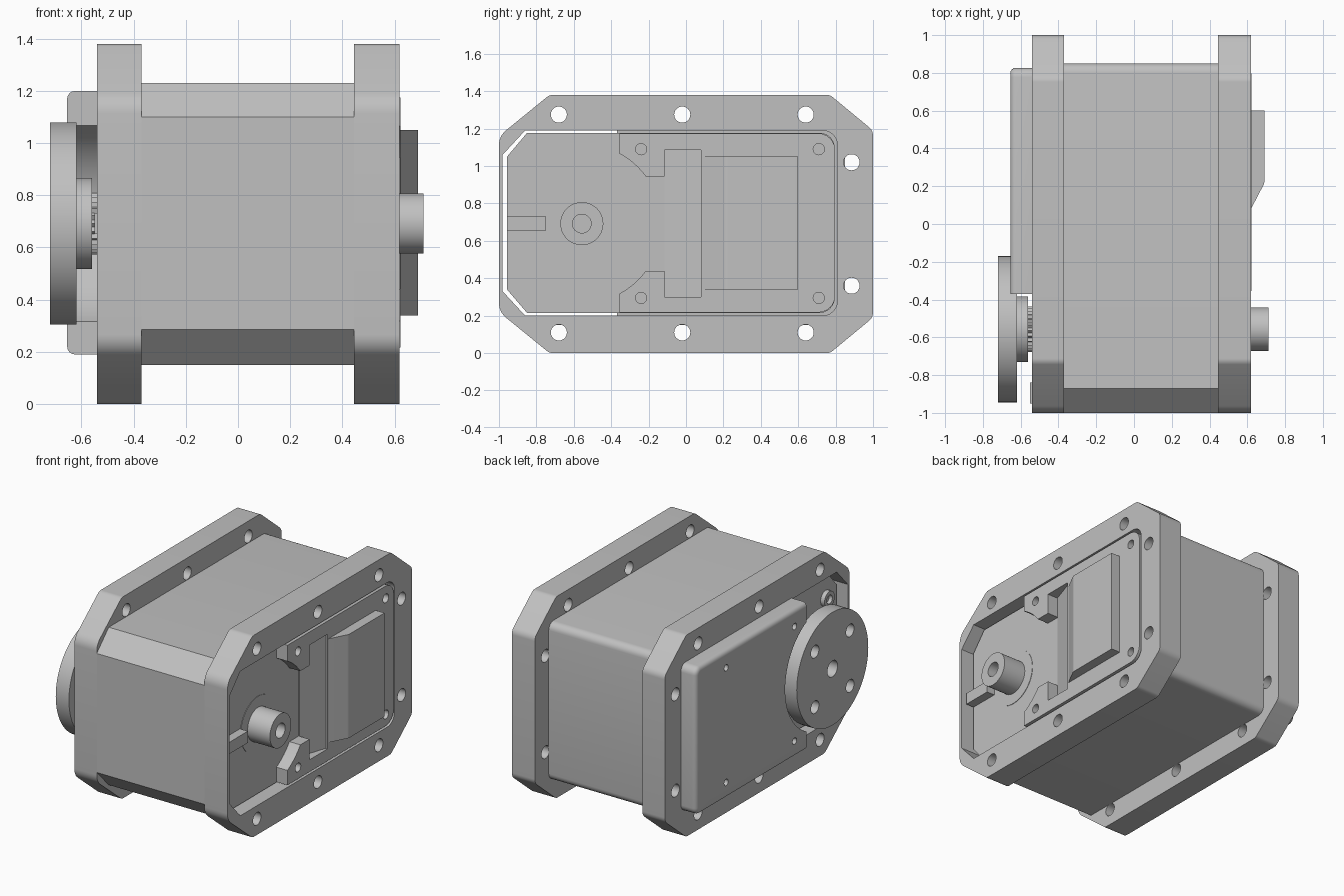
import bpy, bmesh, math
from mathutils import Vector

if "Cube" in bpy.data.objects:
    bpy.data.objects.remove(bpy.data.objects["Cube"])

grey = bpy.data.materials.new("machined_grey")
grey.diffuse_color = (0.53, 0.53, 0.53, 1)
grey.use_nodes = True
grey.node_tree.nodes["Principled BSDF"].inputs["Base Color"].default_value = grey.diffuse_color

CY, CZ = -0.557, 0.692          # output axis


def fillet(pts, seg=6):
    """Round the corners of an outline given as (a, b, radius)."""
    out = []
    for i, p in enumerate(pts):
        c = Vector(p[:2])
        r = p[2] if len(p) > 2 else 0
        if not r:
            out.append(c)
            continue
        d0 = (Vector(pts[i - 1][:2]) - c).normalized()
        d1 = (Vector(pts[(i + 1) % len(pts)][:2]) - c).normalized()
        half = d0.angle(d1) / 2
        mid = c + (d0 + d1).normalized() * r / math.sin(half)
        s = c + d0 * r / math.tan(half) - mid
        e = c + d1 * r / math.tan(half) - mid
        turn = s.angle_signed(e)
        for k in range(seg + 1):
            a = -turn * k / seg
            out.append(mid + Vector((s.x * math.cos(a) - s.y * math.sin(a),
                                     s.x * math.sin(a) + s.y * math.cos(a))))
    return out


def prism(name, outlines, lo, hi, axis="x"):
    """Extrude one or more outlines: (y, z) along x, or (x, y) along z."""
    bm = bmesh.new()
    for pts in outlines:
        pts = fillet(pts)
        place = (lambda p, t: (t, p[0], p[1])) if axis == "x" else (lambda p, t: (p[0], p[1], t))
        a = [bm.verts.new(place(p, lo)) for p in pts]
        b = [bm.verts.new(place(p, hi)) for p in pts]
        bm.faces.new(a)
        bm.faces.new(b)
        for i in range(len(a)):
            j = (i + 1) % len(a)
            bm.faces.new((a[i], a[j], b[j], b[i]))
    bmesh.ops.recalc_face_normals(bm, faces=bm.faces)
    me = bpy.data.meshes.new(name)
    bm.to_mesh(me)
    bm.free()
    me.materials.append(grey)
    ob = bpy.data.objects.new(name, me)
    bpy.context.collection.objects.link(ob)
    return ob


def circle(y, z, r, n=32):
    return [(y + r * math.cos(2 * math.pi * i / n), z + r * math.sin(2 * math.pi * i / n)) for i in range(n)]


def rect(y0, y1, z0, z1, r=0):
    return [(y0, z0, r), (y1, z0, r), (y1, z1, r), (y0, z1, r)]


def cut(ob, outlines, lo=-2, hi=2):
    """Subtract extruded outlines from an object."""
    tool = prism("cutter", outlines, lo, hi)
    tool.hide_render = True
    m = ob.modifiers.new("cut", "BOOLEAN")
    m.operation, m.solver, m.object = "DIFFERENCE", "EXACT", tool
    bpy.context.view_layer.objects.active = ob
    bpy.ops.object.modifier_apply(modifier=m.name)
    bpy.data.objects.remove(tool)


# Housing: two bolted flanges and the middle case, all open along x
opening = [(-0.98, 0.33), (-0.86, 0.2), (0.81, 0.2, 0.08), (0.81, 1.19, 0.08), (-0.86, 1.19), (-0.98, 1.06)]
flange = [(-1, 0.22, 0.1), (-0.73, 0, 0.05), (0.77, 0, 0.05), (1, 0.19, 0.06),
          (1, 1.19, 0.06), (0.77, 1.38, 0.05), (-0.73, 1.38, 0.05), (-1, 1.16, 0.1)]
bolts = [circle(y, z, 0.043) for y in (-0.68, -0.02, 0.64) for z in (0.11, 1.275)]
bolts += [circle(0.885, z, 0.043) for z in (0.36, 1.02)]
for name, x0, x1 in (("left_flange", -0.54, -0.37), ("right_flange", 0.445, 0.62)):
    ob = prism(name, [flange], x0, x1)
    cut(ob, [opening] + bolts)
case = prism("middle_case", [[(-1, 0.285), (-0.87, 0.15), (0.85, 0.15, 0.05),
                              (0.85, 1.23, 0.05), (-0.87, 1.23), (-1, 1.10)]], -0.37, 0.445)
cut(case, [opening])

# Inner core with a locating rib on each end
prism("inner_core", [[(-0.957, 0.34), (-0.85, 0.215), (0.795, 0.215, 0.08),
                      (0.795, 1.177, 0.08), (-0.85, 1.177), (-0.957, 1.05)]], -0.47, 0.54)
prism("right_rib", [rect(-0.957, -0.75, 0.652, 0.732)], 0.53, 0.60)
prism("left_rib", [rect(-0.95, -0.84, 0.652, 0.732)], -0.55, -0.46)
boss = prism("left_screw_boss", [circle(-0.84, 1.0, 0.055)], -0.50, -0.46)
cut(boss, [circle(-0.84, 1.0, 0.03)], -0.6, -0.475)

# Left cover: rounded outer rim, trimmed and hollowed around the output disc
cover = prism("left_cover", [[(-0.6, 0.19), (0.827, 0.19, 0.05), (0.827, 1.2, 0.05), (-0.6, 1.2)]], -0.655, -0.53)
bm = bmesh.new()
bm.from_mesh(cover.data)
rim = [e for e in bm.edges if all(v.co.x < -0.65 for v in e.verts)]
bmesh.ops.bevel(bm, geom=rim, offset=0.03, segments=4, profile=0.5, affect="EDGES")
bm.to_mesh(cover.data)
bm.free()
cut(cover, [rect(-1, -0.37, 0, 1.4)])
cut(cover, [circle(CY, CZ, 0.42, 96)])
cut(cover, [circle(y, z, 0.022, 20) for y in (-0.24, 0.5) for z in (0.3, 1.085)], -1, -0.58)

# Output disc, hub and toothed shaft on the left
disc = prism("output_disc", [circle(CY, CZ, 0.387, 96)], -0.72, -0.62)
cut(disc, [circle(CY, CZ, 0.055)] +
    [circle(CY + a, CZ + b, 0.043) for a in (-0.19, 0.19) for b in (-0.19, 0.19)])
prism("output_hub", [circle(CY, CZ, 0.174, 64)], -0.62, -0.56)
teeth = [(CY + r * math.cos(a), CZ + r * math.sin(a))
         for i in range(50) for a, r in [(math.pi * i / 25, 0.12 if i % 2 else 0.108)]]
prism("toothed_shaft", [teeth], -0.56, -0.46)

# Idler shaft on the right
prism("idler_seat", [circle(CY, CZ, 0.19, 64)], 0.53, 0.543)
shaft = prism("idler_shaft", [circle(CY, CZ, 0.115, 48)], 0.53, 0.712)
cut(shaft, [circle(CY, CZ, 0.05)], 0.58, 1)

# Right plate: arc and notch by the shaft, pocket, screw holes
plate = prism("right_plate", [[(-0.355, 0.217), (0.797, 0.217, 0.09),
                               (0.797, 1.175, 0.09), (-0.355, 1.175)]], 0.535, 0.623)
cut(plate, [circle(CY, CZ, 0.425, 96)])
cut(plate, [rect(-0.5, -0.1, 0.44, 0.945)])
cut(plate, [rect(-0.115, 0.08, 0.30, 1.085)])
cut(plate, [circle(y, z, 0.03, 24) for y in (-0.24, 0.71) for z in (0.295, 1.09)], 0.57, 1)
prism("pocket_ramp", [[(0.53, -0.115), (0.545, -0.115), (0.61, 0.081), (0.53, 0.081)]], 0.299, 1.086, "z")

# Raised, ramped pad on the right plate
prism("raised_pad", [[(0.60, 0.085), (0.622, 0.085), (0.69, 0.215, 0.05), (0.69, 0.6), (0.60, 0.6)]],
      0.34, 1.05, "z")

# Smooth curved walls, keep edges sharp
bpy.ops.object.select_all(action="DESELECT")
for ob in bpy.context.scene.objects:
    ob.select_set(True)
    bpy.context.view_layer.objects.active = ob
bpy.ops.object.shade_smooth_by_angle(angle=math.radians(25))
